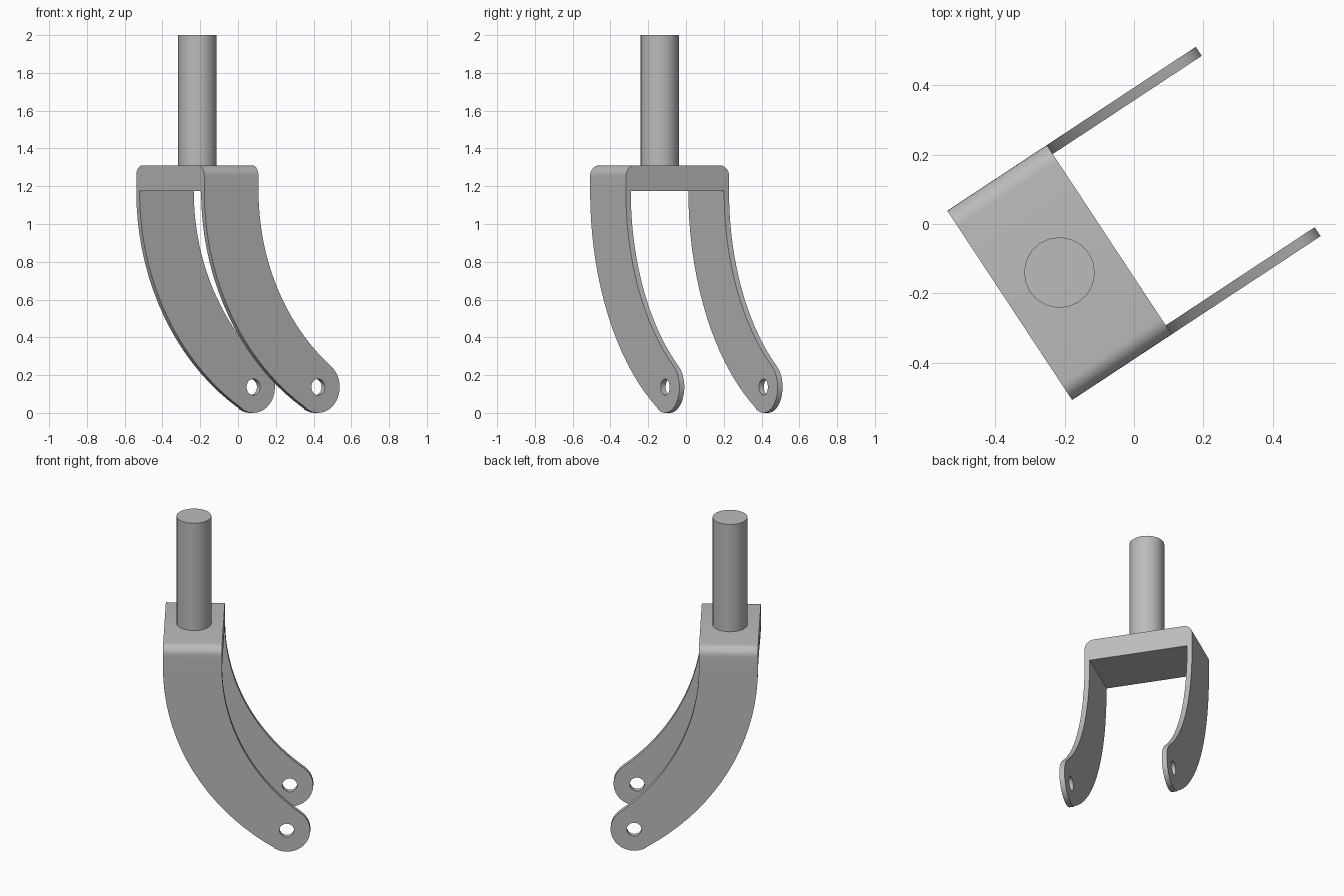
import bpy, bmesh, math
from math import cos, sin, radians
from mathutils import Vector, Matrix

cube = bpy.data.objects.get("Cube")
if cube:
    bpy.data.objects.remove(cube, do_unlink=True)

# Main sizes: the fork is built square to the axes, then turned into place
HALF_DEPTH, HALF_WIDTH, WALL = 0.172, 0.327, 0.031
CROWN_LOW, CROWN_TOP, FILLET = 1.175, 1.31, 0.055
AXLE, TIP_R, HOLE_R = Vector((0.55, 0.137)), 0.137, 0.043
PLACE = Matrix.Translation((-0.215, -0.14, 0)) @ Matrix.Rotation(radians(33.4), 4, "Z")

metal = bpy.data.materials.new("grey metal")
metal.use_nodes = True
GREY = (0.5, 0.5, 0.5, 1)
metal.diffuse_color = GREY
metal.node_tree.nodes["Principled BSDF"].inputs["Base Color"].default_value = GREY


def arc(centre, radius, start, end, steps):
    """Points along an arc, angles in degrees."""
    angles = [radians(start + (end - start) * i / steps) for i in range(steps + 1)]
    return [(centre[0] + radius * cos(a), centre[1] + radius * sin(a)) for a in angles]


def extrude(bm, points, offset):
    """Fill a closed outline and extrude it into a solid."""
    face = bm.faces.new([bm.verts.new(p) for p in points])
    made = bmesh.ops.extrude_face_region(bm, geom=[face], use_keep_orig=True)["geom"]
    bmesh.ops.translate(bm, vec=offset, verts=[g for g in made if isinstance(g, bmesh.types.BMVert)])


def make_object(name, bm):
    bmesh.ops.recalc_face_normals(bm, faces=bm.faces)
    mesh = bpy.data.meshes.new(name)
    bm.to_mesh(mesh)
    bm.free()
    mesh.materials.append(metal)
    obj = bpy.data.objects.new(name, mesh)
    bpy.context.collection.objects.link(obj)
    obj.matrix_world = PLACE
    return obj


def cylinder(name, radius, depth, sides, matrix):
    bm = bmesh.new()
    bmesh.ops.create_cone(bm, cap_ends=True, segments=sides, radius1=radius,
                          radius2=radius, depth=depth, matrix=matrix)
    return make_object(name, bm)


def select_only(obj):
    bpy.ops.object.select_all(action="DESELECT")
    obj.select_set(True)
    bpy.context.view_layer.objects.active = obj


# Leg outline: back sweep, round tip, front sweep
back_r, front_r, back_end, front_end = 1.344, 1.166, 59, 53
leg = arc((back_r - HALF_DEPTH, CROWN_LOW), back_r, 180, 180 + back_end, 18)
leg += arc(AXLE, TIP_R, back_end - 180, front_end, 18)
leg += arc((front_r + HALF_DEPTH, CROWN_LOW), front_r, 180 + front_end, 180, 18)

# Crown outline: flat underside, rounded upper corners
inner = HALF_WIDTH - WALL
corner = HALF_WIDTH - FILLET
crown = [(-HALF_WIDTH, CROWN_LOW), (-inner, CROWN_LOW), (inner, CROWN_LOW), (HALF_WIDTH, CROWN_LOW)]
crown += arc((corner, CROWN_TOP - FILLET), FILLET, 0, 90, 8)
crown += arc((-corner, CROWN_TOP - FILLET), FILLET, 90, 180, 8)

# Fork body: crown and two legs welded into one skin
bm = bmesh.new()
extrude(bm, [(-HALF_DEPTH, y, z) for y, z in crown], (2 * HALF_DEPTH, 0, 0))
for y in (-HALF_WIDTH, inner):
    extrude(bm, [(x, y, z) for x, z in leg], (0, WALL, 0))
bmesh.ops.remove_doubles(bm, verts=bm.verts, dist=0.0005)
joints = [f for f in bm.faces if abs(f.calc_center_median().y) > inner
          and all(abs(v.co.z - CROWN_LOW) < 0.001 for v in f.verts)]
bmesh.ops.delete(bm, geom=joints, context="FACES_ONLY")
fork = make_object("fork_body", bm)

# Axle holes through both legs
drill = cylinder("axle_hole_cutter", HOLE_R, 1, 24,
                 Matrix.Translation((AXLE.x, 0, AXLE.y)) @ Matrix.Rotation(radians(90), 4, "X"))
drill.hide_render = True
cut = fork.modifiers.new("axle_holes", "BOOLEAN")
cut.operation, cut.solver, cut.object = "DIFFERENCE", "EXACT", drill
select_only(fork)
bpy.ops.object.modifier_apply(modifier=cut.name)
bpy.data.objects.remove(drill, do_unlink=True)

# Steering stem on top of the crown
stem_low = CROWN_TOP - 0.01
stem = cylinder("steering_stem", 0.102, 2 - stem_low, 20,
                Matrix.Translation((0, 0, (2 + stem_low) / 2)))

for obj in (fork, stem):
    select_only(obj)
    bpy.ops.object.shade_smooth_by_angle(angle=radians(30))
